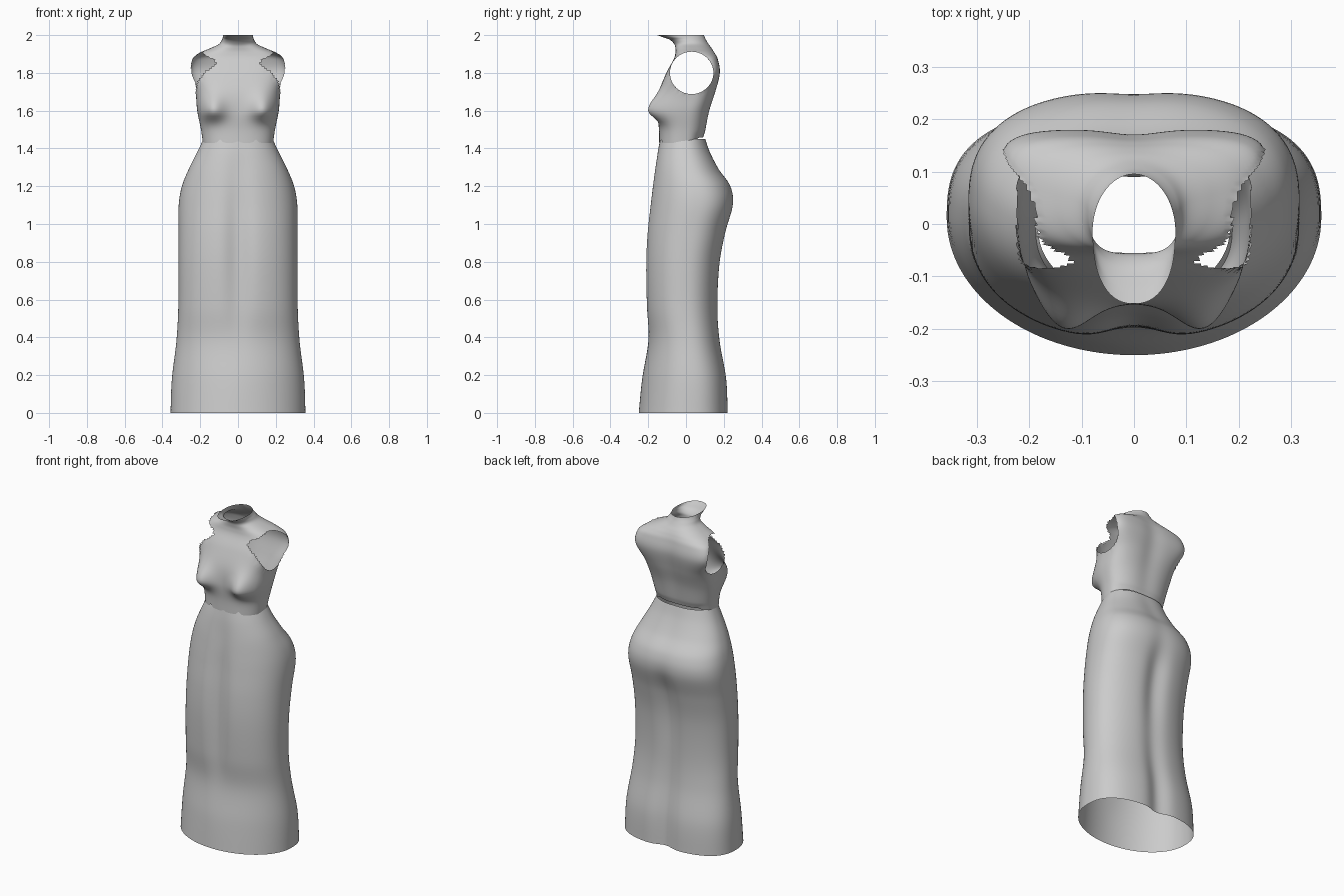
import bpy, bmesh, math
from math import exp, cos, sin, pi

if "Cube" in bpy.data.objects:
    bpy.data.objects.remove(bpy.data.objects["Cube"])

SEGS = 144   # points around each ring
STEPS = 7    # rings between two profile rows

fabric = bpy.data.materials.new("grey fabric")
fabric.diffuse_color = (0.6, 0.6, 0.6, 1)
fabric.use_nodes = True
fabric.node_tree.nodes["Principled BSDF"].inputs["Base Color"].default_value = fabric.diffuse_color

# Rows: z, half width, front y, back y, front squareness, back squareness, front dent, back dent
SKIRT = [
    (0.00, .357, -.250, .225, 2.0, 2.7, .000, .028),
    (0.18, .350, -.232, .218, 2.0, 2.6, .000, .028),
    (0.38, .326, -.203, .184, 2.1, 2.4, .004, .020),
    (0.56, .316, -.215, .173, 2.2, 2.3, .018, .018),
    (0.78, .315, -.221, .184, 2.2, 2.3, .028, .026),
    (0.95, .315, -.214, .214, 2.2, 2.4, .028, .026),
    (1.10, .314, -.197, .252, 2.2, 2.5, .022, .008),
    (1.20, .297, -.184, .238, 2.2, 2.4, .016, .004),
    (1.29, .261, -.171, .178, 2.2, 2.3, .012, .006),
    (1.38, .216, -.155, .132, 2.2, 2.2, .006, .006),
    (1.45, .183, -.137, .106, 2.2, 2.2, .000, .004),
]
BODICE = [
    (1.43, .186, -.142, .094, 2.4, 2.3, .000, .004),
    (1.50, .196, -.143, .108, 2.4, 2.4, .000, .006),
    (1.60, .216, -.152, .128, 2.5, 2.6, .000, .008),
    (1.70, .226, -.142, .158, 2.8, 3.4, .000, .010),
    (1.80, .258, -.104, .180, 3.0, 5.0, .000, .010),
    (1.87, .246, -.066, .170, 3.0, 4.5, .000, .008),
    (1.905, .205, -.056, .154, 2.8, 3.2, .000, .004),
    (1.93, .148, -.056, .136, 2.4, 2.5, .000, .000),
    (1.952, .102, -.062, .120, 2.2, 2.2, .000, .000),
    (1.975, .085, -.085, .106, 2.2, 2.1, .000, .000),
    (1.99, .080, -.125, .099, 2.3, 2.0, .000, .000),
    (2.00, .079, -.152, .095, 2.3, 2.0, .000, .000),
]


def spline_rows(rows):
    """Smooth rows between the profile rows."""
    out = []
    for i in range(len(rows) - 1):
        a, b = rows[max(i - 1, 0)], rows[i]
        c, d = rows[i + 1], rows[min(i + 2, len(rows) - 1)]
        for k in range(STEPS):
            t = k / STEPS
            out.append([0.5 * (2 * q + (r - p) * t + (2 * p - 5 * q + 4 * r - s) * t * t
                               + (3 * q - p - 3 * r + s) * t ** 3)
                        for p, q, r, s in zip(a, b, c, d)])
    out.append(list(rows[-1]))
    return out


def loft(rows, shape=None):
    """Open tube of rings; shape adjusts each point."""
    bm = bmesh.new()
    rings = []
    for z, hw, yf, yb, pf, pb, df, db in spline_rows(rows):
        cy = 0.55 * yb + 0.45 * yf
        ring = []
        for i in range(SEGS):
            a = 2 * pi * i / SEGS
            c, s = cos(a), sin(a)
            p = pb if s > 0 else pf
            r = (abs(c) ** p + abs(s) ** p) ** (-1 / p)
            x = hw * c * r
            y = cy + s * r * ((yb - cy) if s > 0 else (cy - yf))
            # centre dents at front and back
            g = exp(-(x / 0.065) ** 2) * abs(s)
            y += -db * g if s > 0 else df * g
            co = (x, y, z)
            ring.append(bm.verts.new(shape(co, s) if shape else co))
        rings.append(ring)
    for lo, hi in zip(rings, rings[1:]):
        for i in range(SEGS):
            j = (i + 1) % SEGS
            bm.faces.new((lo[i], lo[j], hi[j], hi[i]))
    return bm


def finish(bm, name):
    mesh = bpy.data.meshes.new(name)
    bm.to_mesh(mesh)
    bm.free()
    mesh.materials.append(fabric)
    mesh.polygons.foreach_set("use_smooth", [True] * len(mesh.polygons))
    ob = bpy.data.objects.new(name, mesh)
    bpy.context.collection.objects.link(ob)
    return ob


def bodice_shape(co, s):
    x, y, z = co
    # bust, fuller below than above
    if s < 0:
        dz = z - 1.60
        fall = exp(-(dz / (0.085 if dz > 0 else 0.05)) ** 2)
        y -= 0.068 * fall * exp(-((abs(x) - 0.138) / 0.068) ** 2) * min(1, -2 * s)
    # scalloped lower edge, raised at the back
    k = max(0, 1 - (z - 1.43) / 0.06)
    lift = 0.028 * min(1, max(0, (y - 0.03) / 0.04))
    if s < 0:
        lift += 0.018 * sum(exp(-((x - n) / 0.012) ** 2) for n in (-.095, .095))
        lift += 0.008 * exp(-(x / 0.012) ** 2)
    return x, y, z + k * lift


# Skirt
finish(loft(SKIRT), "skirt")

# Bodice with round armholes
bm = loft(BODICE, bodice_shape)
AY, AZ, AR, AH = 0.030, 1.80, 0.115, 0.112


def arm_dist(co):
    return math.hypot((co.y - AY) / AR, (co.z - AZ) / AH)


hole = [f for f in bm.faces
        if abs(f.calc_center_median().x) > 0.12 and arm_dist(f.calc_center_median()) < 1]
rim = {v for f in hole for v in f.verts if any(g not in set(hole) for g in v.link_faces)} \
    if len(hole) < 50 else None
if rim is None:
    inside = set(hole)
    rim = {v for f in hole for v in f.verts if any(g not in inside for g in v.link_faces)}
for v in rim:
    d = arm_dist(v.co)
    v.co.y = AY + (v.co.y - AY) / d
    v.co.z = AZ + (v.co.z - AZ) / d
bmesh.ops.delete(bm, geom=hole, context='FACES')
finish(bm, "bodice")
